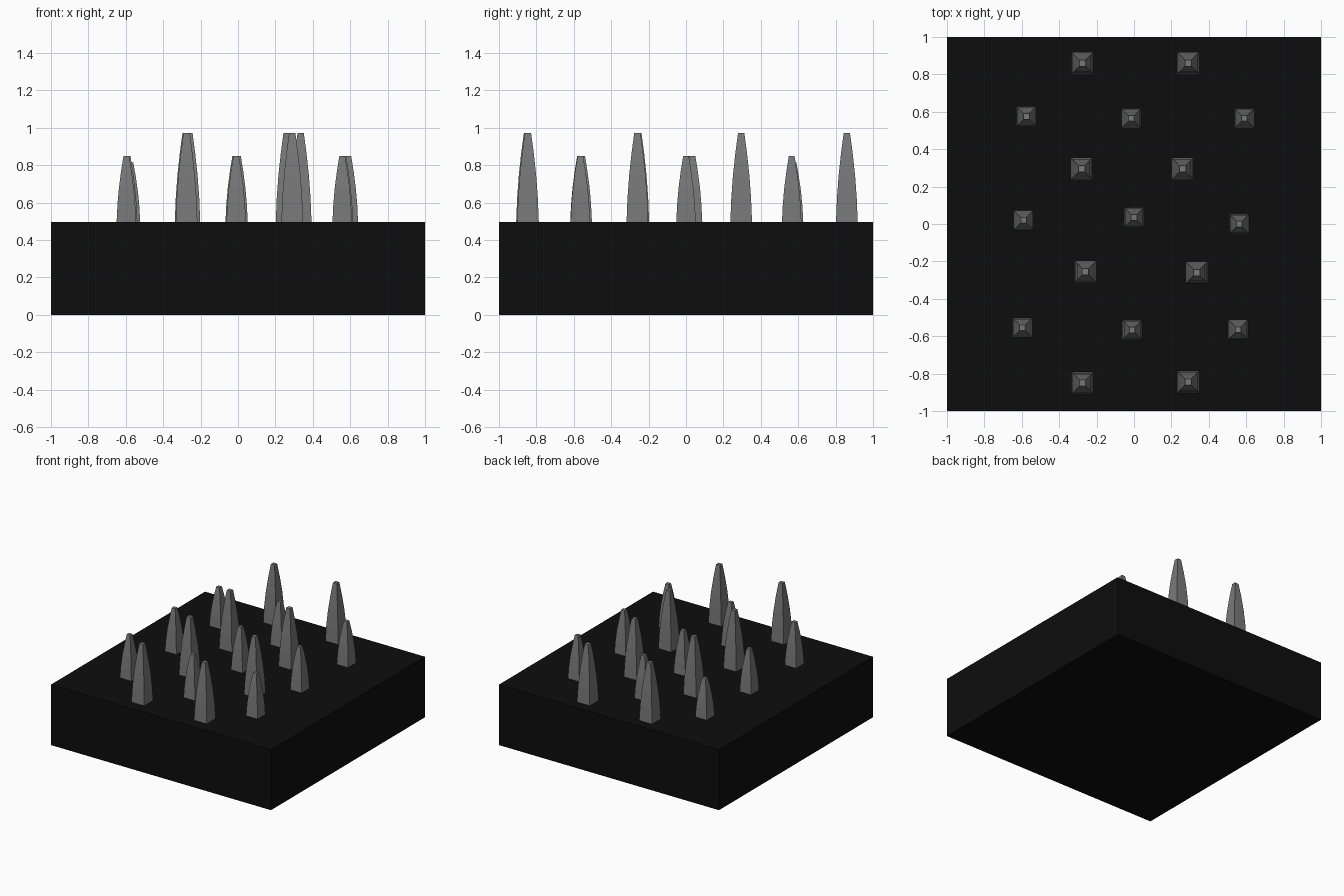
import bpy, bmesh

if "Cube" in bpy.data.objects:
    bpy.data.objects.remove(bpy.data.objects["Cube"])

def material(name, v):
    m = bpy.data.materials.new(name)
    m.diffuse_color = (v, v, v, 1)
    m.use_nodes = True
    m.node_tree.nodes["Principled BSDF"].inputs["Base Color"].default_value = m.diffuse_color
    return m

black = material("black_base", 0.004)
grey = material("grey_spike", 0.19)

def add_object(name, bm, mat):
    bmesh.ops.recalc_face_normals(bm, faces=bm.faces)
    me = bpy.data.meshes.new(name)
    bm.to_mesh(me)
    bm.free()
    me.materials.append(mat)
    ob = bpy.data.objects.new(name, me)
    bpy.context.collection.objects.link(ob)
    return ob

BASE_H = 0.497

# Square slab
bm = bmesh.new()
bmesh.ops.create_cube(bm, size=1)
for v in bm.verts:
    v.co = (v.co.x * 2, v.co.y * 2, (v.co.z + 0.5) * BASE_H)
add_object("base_slab", bm, black)

# Bowed square spike: (height fraction, width fraction)
PROFILE = [(0, 1), (0.27, 0.91), (0.52, 0.76), (0.77, 0.54), (1, 0.29)]

def spike(name, x, y, half, top):
    bm = bmesh.new()
    rings = []
    for t, w in PROFILE:
        r, z = half * w, BASE_H + (top - BASE_H) * t
        rings.append([bm.verts.new((x + sx * r, y + sy * r, z))
                      for sx, sy in ((-1, -1), (1, -1), (1, 1), (-1, 1))])
    for a, b in zip(rings, rings[1:]):
        for i in range(4):
            j = (i + 1) % 4
            bm.faces.new((a[i], a[j], b[j], b[i]))
    bm.faces.new(rings[0][::-1])
    bm.faces.new(rings[-1])
    add_object(name, bm, grey)

# Tall spikes in rows of two
for i, (x, y) in enumerate([(-0.275, 0.86), (0.29, 0.86), (-0.28, 0.295), (0.26, 0.295),
                            (-0.26, -0.255), (0.335, -0.26), (-0.275, -0.85), (0.29, -0.845)]):
    spike(f"tall_spike_{i + 1}", x, y, 0.058, 0.973)

# Short spikes in rows of three
for i, (x, y, top) in enumerate([(-0.575, 0.575, 0.815), (-0.015, 0.565, 0.85), (0.59, 0.565, 0.85),
                                 (-0.59, 0.02, 0.85), (0.0, 0.035, 0.85), (0.563, 0.0, 0.85),
                                 (-0.597, -0.555, 0.85), (-0.01, -0.567, 0.85), (0.557, -0.565, 0.85)]):
    spike(f"short_spike_{i + 1}", x, y, 0.052, top)
